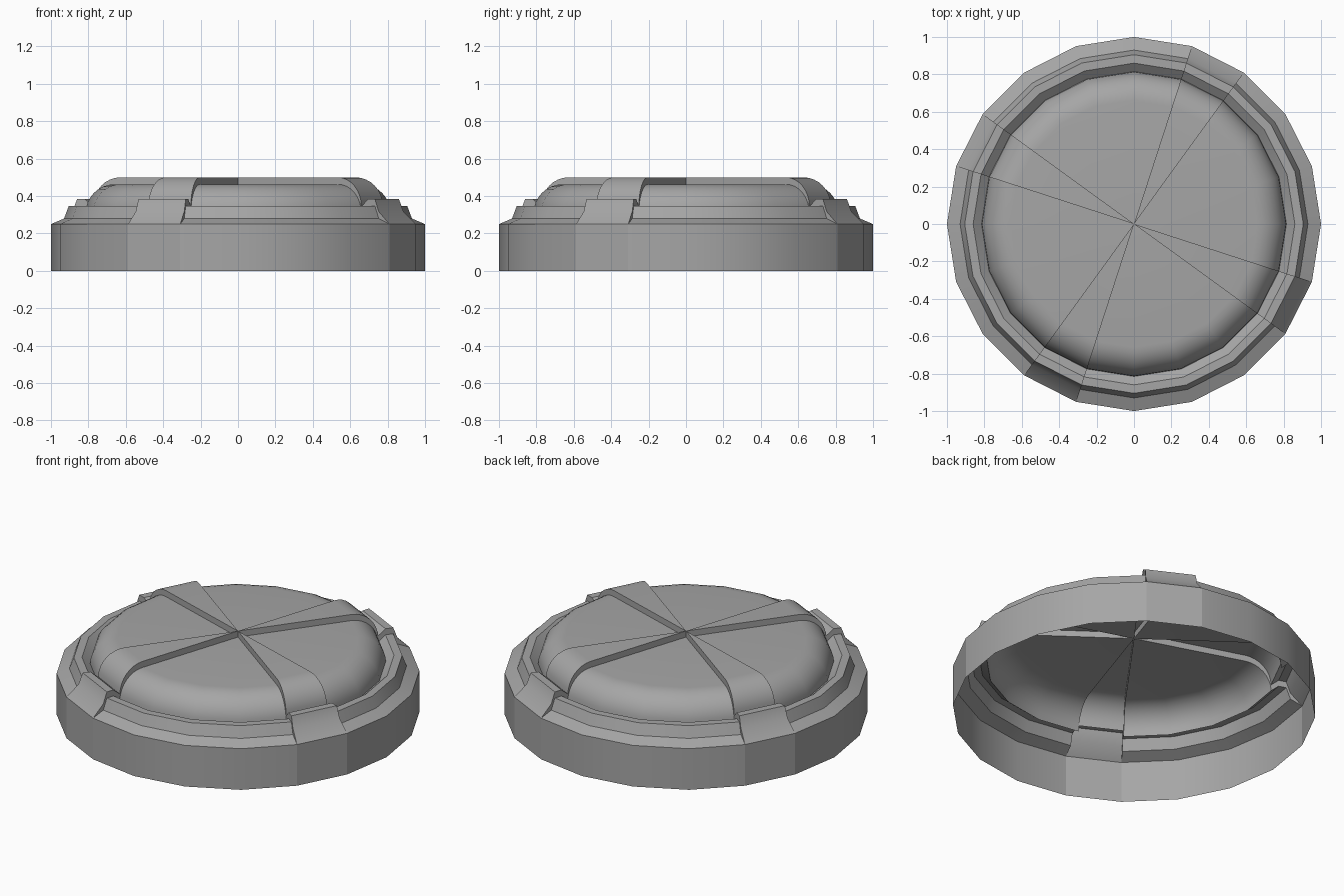
import bpy
import bmesh
from math import sin, cos, pi, radians

cube = bpy.data.objects.get("Cube")
if cube:
    bpy.data.objects.remove(cube)

grey = bpy.data.materials.new("plain_grey")
grey.use_nodes = True
grey.diffuse_color = (0.38, 0.38, 0.38, 1)
grey.node_tree.nodes["Principled BSDF"].inputs["Base Color"].default_value = grey.diffuse_color

SEG = 18      # degrees per facet
LIFT = 0.037  # how far the ribs stand above the panels
ROUND = 8     # steps in the rounded shoulder


def lid_profile(lift):
    """Radius and height from the bottom of the skirt to the centre."""
    points = [(1, 0), (1, 0.25), (0.93, 0.28 + lift), (0.905, 0.346 + lift),
              (0.86, 0.346 + lift), (0.815, 0.308 + lift)]
    for i in range(1, ROUND + 1):
        a = i / ROUND * pi / 2
        points.append((0.66 + 0.155 * cos(a), 0.308 + lift + 0.155 * sin(a)))
    return points + [(0, 0.463 + lift)]


def place(point, degrees):
    r, z = point
    return (r * cos(radians(degrees)), r * sin(radians(degrees)), z)


def add_face(bm, coords):
    bm.faces.new([bm.verts.new(c) for c in coords])


def sector(name, start, count, profile, side_profile=None):
    """Open shell sector, with optional side walls down to side_profile."""
    bm = bmesh.new()
    steps = list(zip(profile, profile[1:]))
    for k in range(count):
        a, b = start + k * SEG, start + (k + 1) * SEG
        for p, q in steps:
            coords = [place(p, a), place(p, b), place(q, b)]
            if q[0] > 0:
                coords.append(place(q, a))
            add_face(bm, coords)
    if side_profile:
        lower = list(zip(side_profile, side_profile[1:]))
        for angle, flip in ((start, True), (start + count * SEG, False)):
            for (p, q), (lp, lq) in list(zip(steps, lower))[1:]:
                coords = [place(lp, angle), place(lq, angle), place(q, angle)]
                if p != lp:
                    coords.append(place(p, angle))
                add_face(bm, coords[::-1] if flip else coords)
    bmesh.ops.remove_doubles(bm, verts=bm.verts, dist=0.0001)
    mesh = bpy.data.meshes.new(name)
    bm.to_mesh(mesh)
    bm.free()
    mesh.materials.append(grey)
    obj = bpy.data.objects.new(name, mesh)
    bpy.context.collection.objects.link(obj)
    bpy.ops.object.select_all(action="DESELECT")
    obj.select_set(True)
    bpy.context.view_layer.objects.active = obj
    bpy.ops.object.shade_smooth_by_angle(angle=radians(28))


# Four lower panels and four raised ribs around the lid
low, high = lid_profile(0), lid_profile(LIFT)
for n in range(4):
    turn = 90 * n
    sector(f"lid_panel_{n + 1}", 72 + turn, 4, low)
    sector(f"raised_rib_{n + 1}", 54 + turn, 1, high, low)
